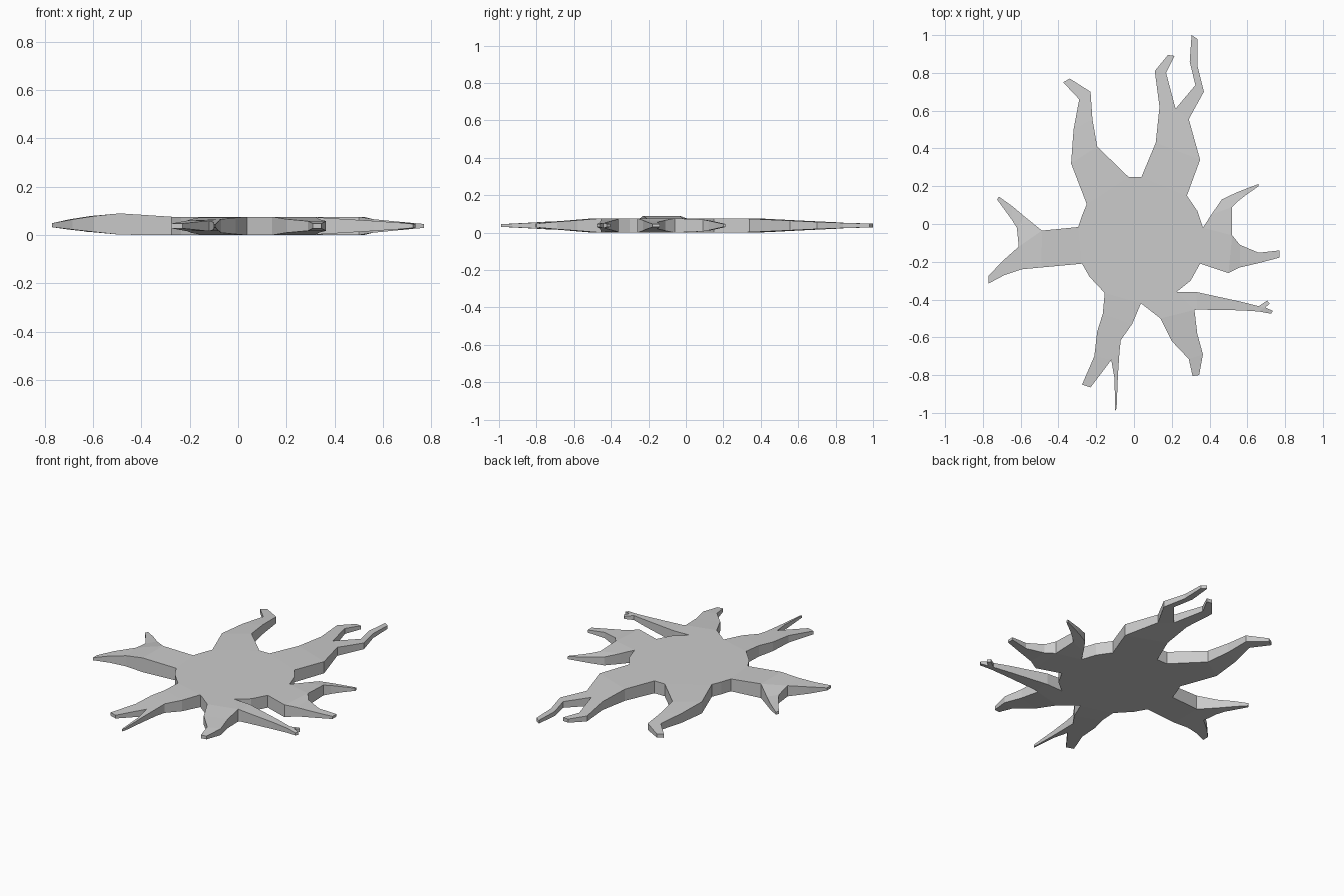
import bpy

MID = 0.038          # mid-height of the slab
heights = {}         # outline point -> (bottom, top)
cells = []           # counter-clockwise polygons that tile the outline


def point(x, y, half=MID, lift=0.0):
    p = (round(x, 3), round(y, 3))
    heights.setdefault(p, (MID + lift - half, MID + lift + half))
    return p


def limb(*sections, fork=None):
    """Loft of sections (right x, y, left x, y, half thickness, lift); fork adds a mid point at the end."""
    rows = []
    for s in sections:
        rows.append((point(*s[:2], *s[4:]), point(*s[2:4], *s[4:])))
    for i in range(len(rows) - 1):
        (r0, l0), (r1, l1) = rows[i], rows[i + 1]
        mid = [point(*fork, *sections[-1][4:])] if fork and i == len(rows) - 2 else []
        cells.append([r0, r1] + mid + [l1, l0])


# Round central body with the short east and south-east shoulders
cells.append([point(*p) for p in (
    (.35, -.21), (.5, -.26), (.52, -.06), (.365, -.02), (.335, .07), (.28, .15),
    (.04, .25), (-.03, .25), (-.25, .105), (-.275, .045), (-.295, -.016),
    (-.275, -.21), (-.235, -.28), (-.155, -.365), (.037, -.42), (.14, -.5),
    (.32, -.455), (.225, -.36), (.3, -.3))])

# East limb and its upward branch
limb((.5, -.26, .52, -.06), (.56, -.23, .56, -.11, .028),
     (.66, -.207, .66, -.152, .018), (.77, -.178, .77, -.14, .008))
limb((.52, -.06, .365, -.02), (.52, .09, .41, .05, .032), (.55, .12, .465, .13, .026),
     (.595, .155, .545, .168, .018), (.66, .2, .66, .212, .008))

# North limb splitting into two
limb((.28, .15, .04, .25), (.35, .34, .115, .43, .036),
     (.29, .555, .135, .62, .026), fork=(.22, .61))
limb((.29, .555, .22, .61), (.37, .7, .325, .735, .019),
     (.335, .84, .295, .86, .014), (.335, .98, .305, 1.0, .01))
limb((.22, .61, .135, .62), (.17, .8, .11, .81, .017), (.215, .89, .18, .895, .011))

# North-west limb
limb((-.03, .25, -.25, .105), (-.195, .41, -.333, .32, .036), (-.22, .555, -.32, .5, .029),
     (-.23, .7, -.29, .66, .02), (-.34, .77, -.375, .75, .011))

# West limb with a raised hump, and its thin spur
limb((-.295, -.016, -.275, -.21), (-.487, -.035, -.49, -.23, .044, .008),
     (-.61, -.12, -.595, -.24, .033, .008), (-.7, -.2, -.685, -.27, .021, .006),
     (-.77, -.275, -.77, -.315, .008, .003))
limb((-.487, -.035, -.61, -.12), (-.58, .04, -.62, -.02, .026),
     (-.645, .095, -.645, .02, .018), (-.715, .145, -.725, .13, .008))

# South-west limb splitting into two
limb((-.155, -.365, .037, -.42), (-.165, -.475, -.01, -.53, .034),
     (-.195, -.57, -.07, -.615, .028), (-.21, -.7, -.077, -.68, .022), fork=(-.12, -.72))
limb((-.21, -.7, -.12, -.72), (-.275, -.85, -.23, -.865, .01))
limb((-.12, -.72, -.077, -.68), (-.103, -.82, -.085, -.8, .016), (-.1, -.99, -.092, -.975, .007))

# South-east limb
limb((.14, -.5, .32, -.455), (.2, -.62, .335, -.58, .028),
     (.29, -.715, .365, -.69, .02), (.31, -.805, .345, -.8, .01))

# Long thin east-south-east limb with two small fingers
limb((.32, -.455, .225, -.36), (.335, -.453, .33, -.36, .035), (.56, -.457, .56, -.41, .021),
     (.66, -.463, .66, -.435, .014), fork=(.695, -.442))
limb((.66, -.463, .695, -.442), (.725, -.475, .735, -.46, .008))
limb((.695, -.442, .66, -.435), (.718, -.422, .705, -.405, .008))

# Top and bottom faces per cell, walls only on edges used once
ids = {p: i for i, p in enumerate(heights)}
n = len(ids)
verts = [(*p, z[0]) for p, z in heights.items()] + [(*p, z[1]) for p, z in heights.items()]
low = min(v[2] for v in verts)
verts = [(x, y, z - low) for x, y, z in verts]
faces, edges = [], {}
for cell in cells:
    ring = [ids[p] for p in cell]
    faces.append([i + n for i in ring])
    faces.append(ring[::-1])
    for a, b in zip(ring, ring[1:] + ring[:1]):
        edges.setdefault(frozenset((a, b)), []).append((a, b))
for uses in edges.values():
    if len(uses) == 1:
        a, b = uses[0]
        faces.append([a, b, b + n, a + n])

mesh = bpy.data.meshes.new("splat_slab")
mesh.from_pydata(verts, [], faces)
mesh.validate()
mesh.update()
bpy.context.collection.objects.link(bpy.data.objects.new("splat_slab", mesh))
